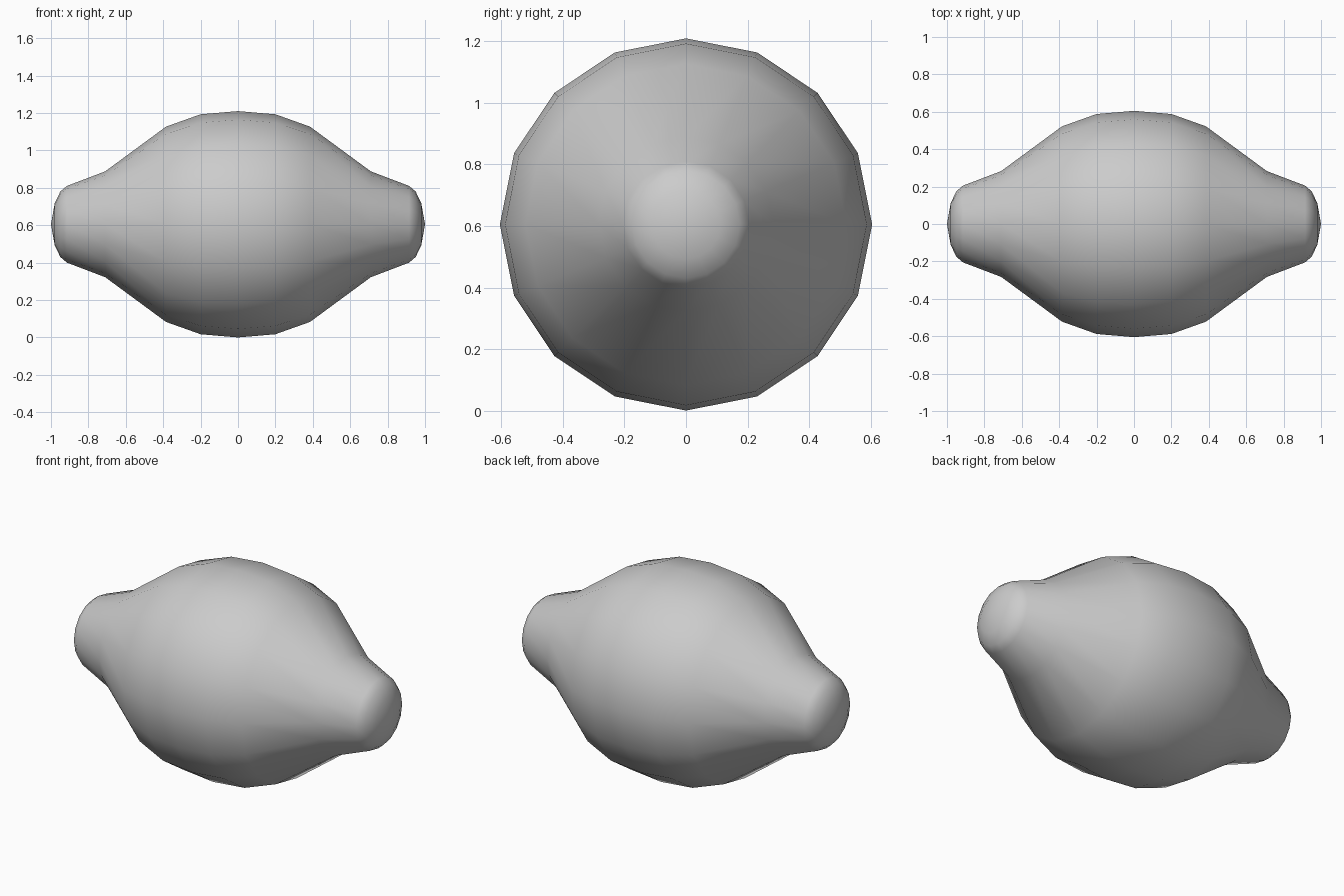
import bpy, bmesh, math
from mathutils import Vector

if "Cube" in bpy.data.objects:
    bpy.data.objects.remove(bpy.data.objects["Cube"])

SIDES = 16
CENTRE_Z = 0.605

# Half profile: distance along x, radius; mirrored for the other end
half = [(0.0, 0.605), (0.2, 0.588), (0.385, 0.522), (0.71, 0.283),
        (0.915, 0.205), (0.95, 0.175), (0.98, 0.112), (1.0, 0.0)]
profile = [(-x, r) for x, r in reversed(half[1:])] + half

# Lemon body: profile lathed round the x axis
bm = bmesh.new()
verts = [bm.verts.new((x, 0, r)) for x, r in profile]
edges = [bm.edges.new(pair) for pair in zip(verts, verts[1:])]
bmesh.ops.spin(bm, geom=verts + edges, cent=(0, 0, 0), axis=(1, 0, 0),
               angle=math.tau, steps=SIDES, use_merge=False)
bmesh.ops.remove_doubles(bm, verts=bm.verts, dist=0.0005)
bmesh.ops.translate(bm, verts=bm.verts, vec=Vector((0, 0, CENTRE_Z)))
bmesh.ops.recalc_face_normals(bm, faces=bm.faces)
for f in bm.faces:
    f.smooth = True

mesh = bpy.data.meshes.new("lemon")
bm.to_mesh(mesh)
bm.free()
lemon = bpy.data.objects.new("lemon", mesh)
bpy.context.collection.objects.link(lemon)
